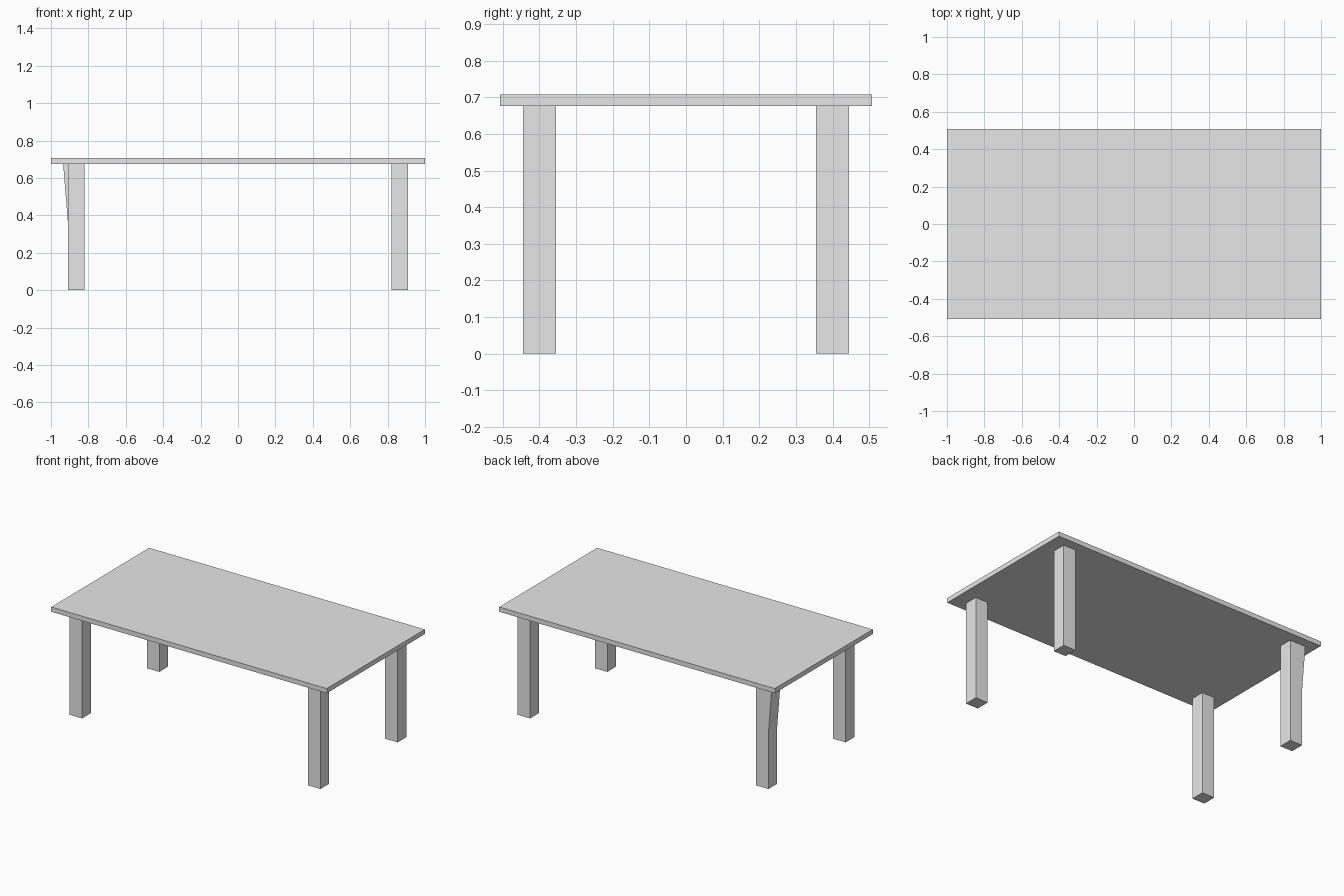
import bpy
import bmesh

cube = bpy.data.objects.get("Cube")
if cube:
    bpy.data.objects.remove(cube, do_unlink=True)

# One plain grey for the whole table
grey = bpy.data.materials.new("light_grey")
grey.use_nodes = True
grey.diffuse_color = (0.8, 0.8, 0.8, 1)
grey.node_tree.nodes["Principled BSDF"].inputs["Base Color"].default_value = (0.8, 0.8, 0.8, 1)

TOP_Z, UNDER_Z = 0.707, 0.676
LEG = 0.09


def block(name, low, high, cut_z=None, flare=0.0):
    """Box between two corners; above cut_z its -x side can lean outwards."""
    bm = bmesh.new()
    bmesh.ops.create_cube(bm, size=1)
    for v in bm.verts:
        v.co = [(a + b) / 2 + c * (b - a) for a, b, c in zip(low, high, v.co)]
    if cut_z:
        bmesh.ops.bisect_plane(bm, geom=bm.verts[:] + bm.edges[:] + bm.faces[:],
                               plane_co=(0, 0, cut_z), plane_no=(0, 0, 1))
        for v in bm.verts:
            if v.co.z > cut_z + 0.01 and v.co.x < low[0] + 0.01:
                v.co.x -= flare
    mesh = bpy.data.meshes.new(name)
    bm.to_mesh(mesh)
    bm.free()
    mesh.materials.append(grey)
    obj = bpy.data.objects.new(name, mesh)
    bpy.context.collection.objects.link(obj)
    return obj


# Thin tabletop
block("tabletop", (-1, -0.508, UNDER_Z), (1, 0.508, TOP_Z))

# Four square legs; the back right one widens towards the top
for side, x in (("left", 0.865), ("right", -0.865)):
    for end, y in (("front", -0.4), ("back", 0.4)):
        widened = (side, end) == ("right", "back")
        block(f"{end}_{side}_leg",
              (x - LEG / 2, y - LEG / 2, 0),
              (x + LEG / 2, y + LEG / 2, UNDER_Z + 0.002),
              cut_z=0.37 if widened else None,
              flare=0.025)
